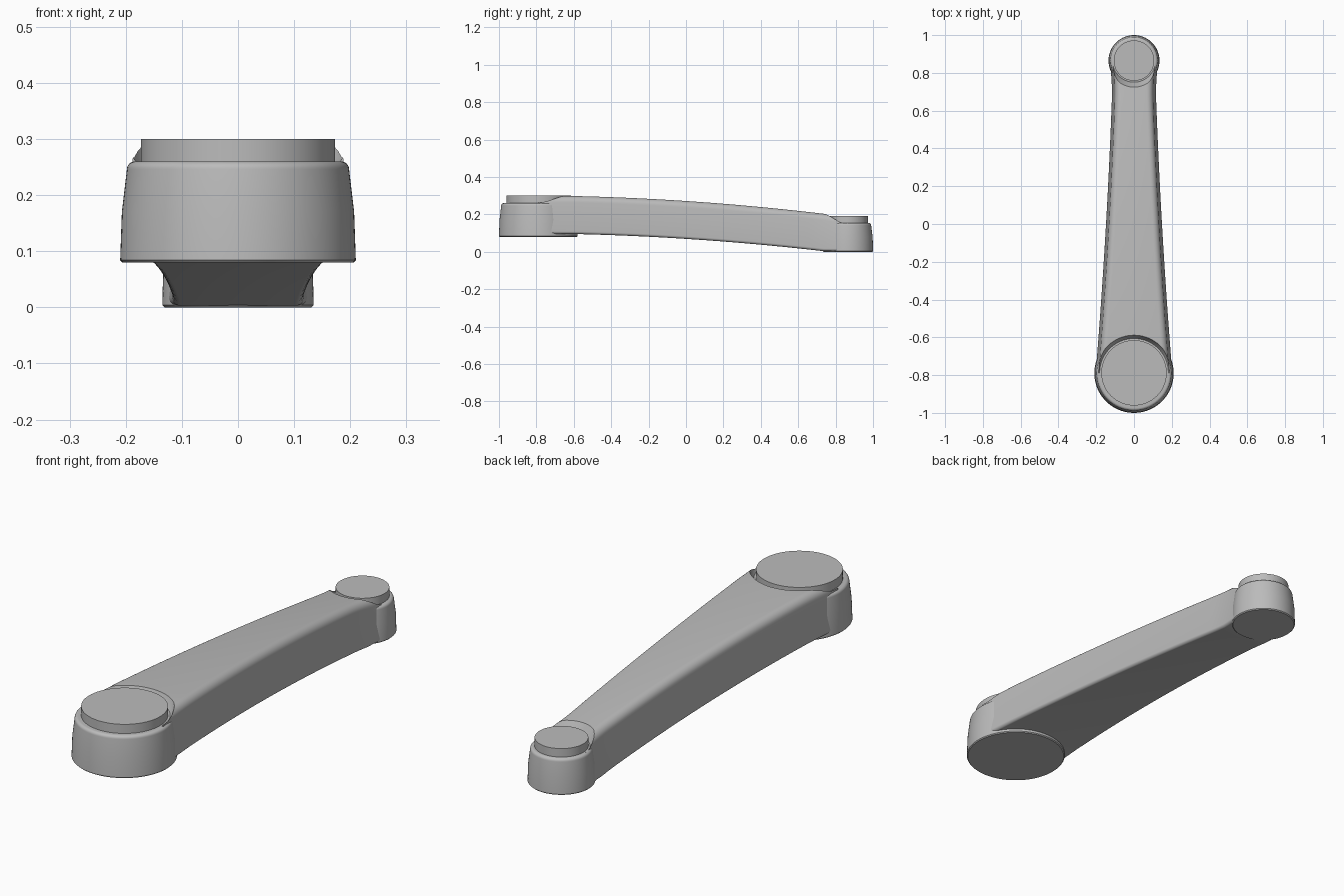
import bpy, bmesh, math

cube = bpy.data.objects.get("Cube")
if cube:
    bpy.data.objects.remove(cube, do_unlink=True)

grey = bpy.data.materials.new("satin grey")
grey.use_nodes = True
grey.diffuse_color = (0.5, 0.5, 0.5, 1)
grey.node_tree.nodes["Principled BSDF"].inputs["Base Color"].default_value = (0.5, 0.5, 0.5, 1)


def loft(name, rings):
    """Skin a list of closed rings and cap both ends."""
    bm = bmesh.new()
    loops = [[bm.verts.new(p) for p in ring] for ring in rings]
    n = len(loops[0])
    for a, b in zip(loops, loops[1:]):
        for i in range(n):
            j = (i + 1) % n
            bm.faces.new((a[i], a[j], b[j], b[i]))
    bm.faces.new(loops[0])
    bm.faces.new(loops[-1])
    bmesh.ops.recalc_face_normals(bm, faces=bm.faces)
    mesh = bpy.data.meshes.new(name)
    bm.to_mesh(mesh)
    bm.free()
    mesh.materials.append(grey)
    obj = bpy.data.objects.new(name, mesh)
    bpy.context.collection.objects.link(obj)
    return obj


def turned(name, y, profile, sides=96):
    """Revolve (radius, z) pairs about a vertical axis at y."""
    angles = [math.tau * i / sides for i in range(sides)]
    return loft(name, [[(r * math.cos(a), y + r * math.sin(a), z) for a in angles]
                       for r, z in profile])


def activate(obj):
    bpy.ops.object.select_all(action="DESELECT")
    obj.select_set(True)
    bpy.context.view_layer.objects.active = obj


def hub(name, y, r_low, r_top, z_low, z_top):
    """Drafted boss with a rounded upper rim and slightly eased lower rim."""
    e, s = 0.014, 0.004
    rim = [(r_top - e + e * math.cos(a), z_top - e + e * math.sin(a))
           for a in [math.pi / 2 * k / 6 for k in range(7)]]
    mid = ((r_low + r_top) / 2 + 0.003, (z_low + z_top) / 2)
    return turned(name, y, [(r_low - s, z_low), (r_low, z_low + s), mid] + rim)


def arm_section(y):
    """Rounded, drafted section of the arched, tapering arm."""
    t = (y + 0.6) / 1.32
    u = max(t, 0)
    top = 0.298 - 0.03 * u - 0.063 * u * u
    low = max(0.095 - 0.03 * u - 0.06 * u * u, 0.003)
    w = 0.188 - 0.1 * t + 0.027 * t * t + 0.02 * max(0, (t - 0.95) / 0.16) ** 2
    half = []
    for r, z, x, start in ((0.014, low + 0.014, w, -90), (0.035, top - 0.035, w - 0.015, 0)):
        for k in range(8):
            a = math.radians(start + 90 * k / 7)
            half.append((x - r + r * math.cos(a), z + r * math.sin(a)))
    return [(x, y, z) for x, z in half] + [(-x, y, z) for x, z in reversed(half)]


# Arm between the two pivots
BIG_Y, SMALL_Y = -0.788, 0.865
STEPS = 64
arm = loft("arm", [arm_section(BIG_Y + (SMALL_Y - BIG_Y) * i / STEPS)
                   for i in range(STEPS + 1)])

# Sloped circular recesses around both caps
for y, profile in ((BIG_Y, [(0.178, 0.255), (0.188, 0.268), (0.204, 0.31), (0.204, 0.4)]),
                   (SMALL_Y, [(0.112, 0.15), (0.118, 0.162), (0.146, 0.215), (0.146, 0.4)])):
    cutter = turned("recess_cutter", y, profile)
    cutter.hide_render = True
    mod = arm.modifiers.new("recess", "BOOLEAN")
    mod.operation, mod.solver, mod.object = "DIFFERENCE", "EXACT", cutter
    activate(arm)
    bpy.ops.object.modifier_apply(modifier=mod.name)
    bpy.data.objects.remove(cutter, do_unlink=True)

# Hubs and raised caps
parts = [
    arm,
    hub("large_hub", BIG_Y - 0.002, 0.21, 0.198, 0.08, 0.26),
    hub("small_hub", SMALL_Y, 0.135, 0.125, 0.0, 0.155),
    turned("large_cap", BIG_Y, [(0.173, 0.25), (0.173, 0.3)]),
    turned("small_cap", SMALL_Y, [(0.107, 0.145), (0.107, 0.192)]),
]
for part in parts:
    activate(part)
    bpy.ops.object.shade_smooth_by_angle(angle=math.radians(30))
